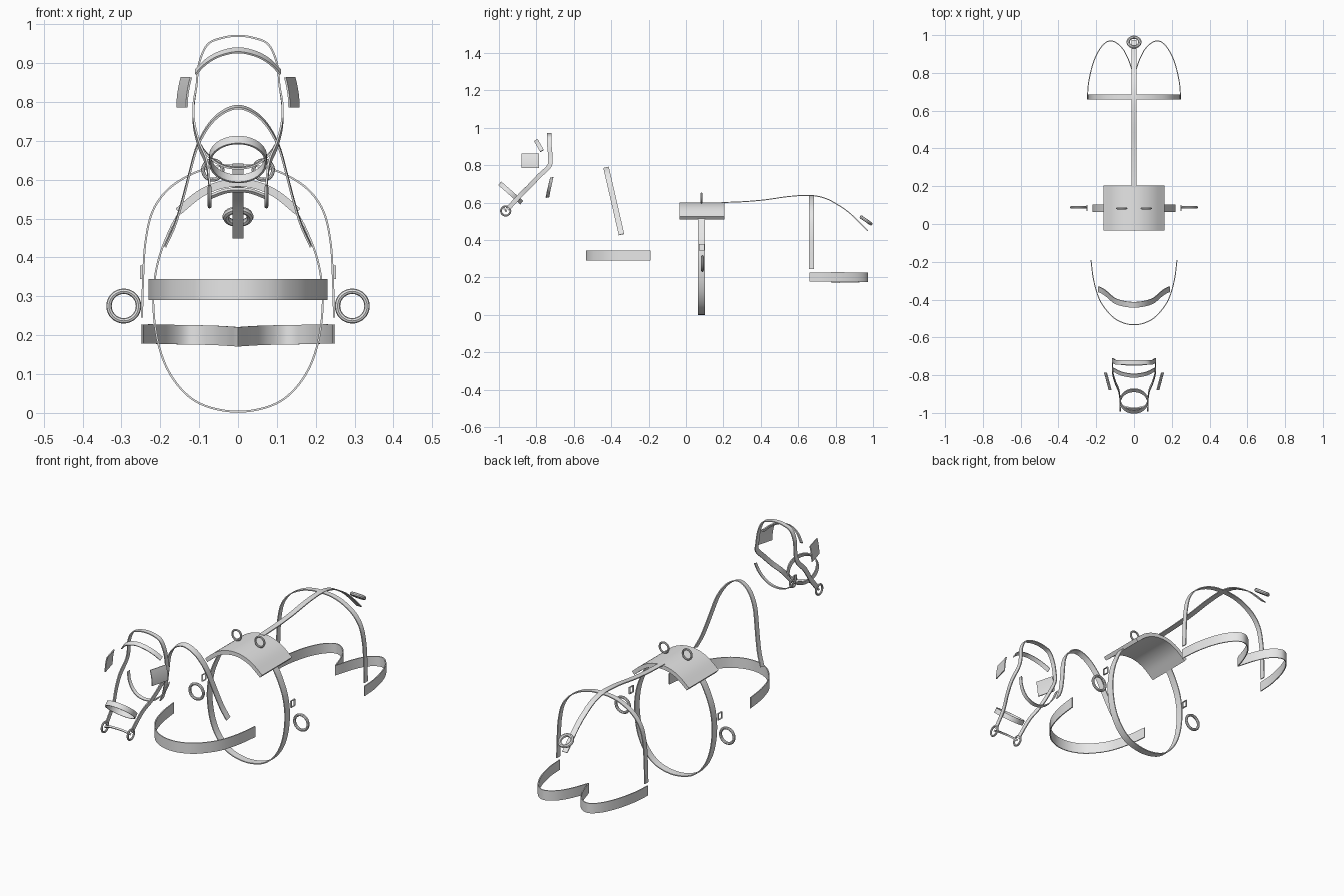
import bpy, bmesh, math
from mathutils import Vector, Matrix

if "Cube" in bpy.data.objects:
    bpy.data.objects.remove(bpy.data.objects["Cube"])

leather = bpy.data.materials.new("pale_grey")
leather.diffuse_color = (0.8, 0.8, 0.8, 1)
leather.use_nodes = True
leather.node_tree.nodes["Principled BSDF"].inputs["Base Color"].default_value = leather.diffuse_color


def finish(name, bm):
    bmesh.ops.recalc_face_normals(bm, faces=bm.faces)
    me = bpy.data.meshes.new(name)
    bm.to_mesh(me)
    bm.free()
    me.materials.append(leather)
    ob = bpy.data.objects.new(name, me)
    bpy.context.collection.objects.link(ob)
    bpy.ops.object.select_all(action='DESELECT')
    ob.select_set(True)
    bpy.context.view_layer.objects.active = ob
    bpy.ops.object.shade_smooth_by_angle(angle=math.radians(35))
    return ob


def flip(p):
    return Vector((-p.x, p.y, p.z))


def curve(points, steps=6, start=None, end=None):
    """Smooth path through the points."""
    p = [Vector(q) for q in points]
    p = [start or p[0] * 2 - p[1]] + p + [end or p[-1] * 2 - p[-2]]
    out = []
    for a, b, c, d in zip(p, p[1:], p[2:], p[3:]):
        for i in range(steps):
            t = i / steps
            out.append(0.5 * (2 * b + (c - a) * t + (2 * a - 5 * b + 4 * c - d) * t * t
                              + (3 * b - a - 3 * c + d) * t ** 3))
    return out + [p[-2]]


def mirrored(half, cusp=False, closed=False):
    """Half path starting on the centre line, made symmetric about x = 0."""
    v = [Vector(q) for q in half]
    h = curve(half, start=None if cusp else flip(v[1]),
              end=flip(v[-2]) if closed else None)
    other = [flip(q) for q in h[1:]]
    if closed:
        return h + other[:-1][::-1]
    return other[::-1] + h


def strap(name, path, across, width, thick=0.005, closed=False):
    """Flat band swept along a path; across gives the width direction."""
    bm = bmesh.new()
    n = len(path)
    rows = []
    for i, p in enumerate(path):
        a = path[i - 1] if closed or i else p
        b = path[(i + 1) % n] if closed or i < n - 1 else p
        t = (b - a).normalized()
        w = Vector(across(p) if callable(across) else across)
        nrm = t.cross(w).normalized() * thick / 2
        w = w.normalized() * width / 2
        rows.append([bm.verts.new(p + w * s + nrm * k)
                     for s, k in ((-1, -1), (1, -1), (1, 1), (-1, 1))])
    for i in range(n if closed else n - 1):
        r, q = rows[i], rows[(i + 1) % n]
        for j in range(4):
            bm.faces.new((r[j], r[(j + 1) % 4], q[(j + 1) % 4], q[j]))
    if not closed:
        bm.faces.new(rows[0])
        bm.faces.new(rows[-1])
    return finish(name, bm)


def ring(name, centre, normal, radius, tube, seg=32):
    """Round metal ring."""
    bm = bmesh.new()
    m = Matrix.Translation(centre) @ Vector(normal).to_track_quat('Z', 'Y').to_matrix().to_4x4()
    rows = []
    for i in range(seg):
        a = math.tau * i / seg
        row = []
        for j in range(8):
            b = math.tau * j / 8
            r = radius + tube * math.cos(b)
            row.append(bm.verts.new(m @ Vector((r * math.cos(a), r * math.sin(a), tube * math.sin(b)))))
        rows.append(row)
    for i in range(seg):
        r, q = rows[i], rows[(i + 1) % seg]
        for j in range(8):
            bm.faces.new((r[j], r[(j + 1) % 8], q[(j + 1) % 8], q[j]))
    return finish(name, bm)


# Saddle pad and girth, the girth running inside the pad
Y = 0.083
strap("saddle_pad", mirrored([(0, 0.085, 0.592), (0.05, 0.085, 0.585), (0.1, 0.085, 0.562),
                              (0.154, 0.085, 0.518)]), (0, 1, 0), 0.24, 0.02)
strap("girth", mirrored([(0, Y, 0.592), (0.05, Y, 0.585), (0.1, Y, 0.561), (0.145, Y, 0.522),
                         (0.178, Y, 0.465), (0.208, Y, 0.38), (0.218, Y, 0.28), (0.203, Y, 0.17),
                         (0.165, Y, 0.085), (0.1, Y, 0.025), (0, Y, 0.003)], closed=True),
      (0, 1, 0), 0.038, 0.005, True)

# Back strap with tail ring
strap("back_strap", curve([(0, 0.19, 0.601), (0, 0.3, 0.605), (0, 0.42, 0.615), (0, 0.55, 0.633),
                           (0, 0.66, 0.639), (0, 0.74, 0.625), (0, 0.81, 0.59), (0, 0.88, 0.54),
                           (0, 0.972, 0.45)]), (1, 0, 0), 0.028)
ring("tail_ring", (0, 0.963, 0.505), (0, 0.57, 0.82), 0.031, 0.009)

# Hip strap and rear band
H = 0.672
strap("hip_strap", mirrored([(0, H, 0.637), (0.06, H, 0.633), (0.12, H, 0.614), (0.18, H, 0.575),
                             (0.22, H, 0.518), (0.238, H, 0.44), (0.244, H, 0.35),
                             (0.247, H, 0.245)]), (0, 1, 0), 0.027)
strap("rear_band", mirrored([(0, 0.78, 0.196), (0.03, 0.872, 0.198), (0.07, 0.94, 0.2),
                             (0.125, 0.97, 0.201), (0.175, 0.935, 0.202), (0.215, 0.855, 0.203),
                             (0.24, 0.75, 0.203), (0.247, 0.66, 0.203)], cusp=True),
      (0, 0, 1), 0.05)

# Breast band and neck strap
B = 0.317
strap("breast_band", mirrored([(0, -0.533, B), (0.06, -0.522, B), (0.12, -0.485, B),
                               (0.18, -0.405, B), (0.213, -0.3, B), (0.228, -0.19, B)]),
      (0, 0, 1), 0.054)


def neck(x, z):
    return (x, -0.428 + (0.79 - z) * 0.23, z)


strap("neck_strap", mirrored([neck(0, 0.787), neck(0.04, 0.773), neck(0.075, 0.74), neck(0.105, 0.685),
                              neck(0.125, 0.615), neck(0.142, 0.55), neck(0.162, 0.485),
                              neck(0.187, 0.43)]), (0, 0.975, 0.225), 0.03)

# Bridle: crown and cheek strap runs up each side and over the poll


def cheek_across(p):
    k = min(1, max(0, (0.83 - p.z) / 0.07))
    return (0, 1 - 0.3 * k, -0.7 * k)


strap("cheek_strap", mirrored([(0, -0.732, 0.97), (0.04, -0.732, 0.965), (0.078, -0.732, 0.948),
                               (0.1, -0.73, 0.9), (0.107, -0.725, 0.84), (0.114, -0.732, 0.795),
                               (0.113, -0.785, 0.743), (0.1, -0.835, 0.69), (0.08, -0.885, 0.64),
                               (0.071, -0.955, 0.565)]), cheek_across, 0.024)
strap("brow_band", mirrored([(0, -0.802, 0.933), (0.045, -0.797, 0.924), (0.08, -0.786, 0.905),
                             (0.109, -0.77, 0.877)]), (0, 0.86, 0.5), 0.022)
strap("throat_strap", mirrored([(0, -0.741, 0.63), (0.04, -0.739, 0.637), (0.075, -0.735, 0.66),
                                (0.1, -0.727, 0.695), (0.113, -0.718, 0.735)]),
      (0, 0.98, 0.18), 0.018)

# Nose band: tilted closed loop
loop = [Vector((0.072 * math.cos(a), -0.937 + 0.057 * math.sin(a), 0.652 - 0.05 * math.sin(a)))
        for a in [math.tau * i / 40 for i in range(40)]]
strap("nose_band", loop, (0, 0.66, 0.75), 0.025, closed=True)

# Bit bar
strap("bit_bar", mirrored([(0, -0.978, 0.574), (0.035, -0.973, 0.57), (0.072, -0.962, 0.556)]),
      (0, 0.7, 0.7), 0.009, 0.009)

for side, s in (("right", 1), ("left", -1)):
    # Bit, terret and girth rings
    ring("bit_ring_" + side, (s * 0.073, -0.964, 0.556), (1, 0, 0), 0.025, 0.005)
    ring("terret_" + side, (s * 0.065, 0.083, 0.625), (0, 1, 0), 0.025, 0.005)
    ring("girth_ring_" + side, (s * 0.294, 0.088, 0.275), (0, 1, 0), 0.038, 0.007)
    # Square buckle frame
    c = Vector((s * 0.249, 0.084, 0.362))
    frame = [c + Vector((0, a * 0.014, b * 0.016)) for a, b in ((-1, -1), (1, -1), (1, 1), (-1, 1))]
    strap("buckle_" + side, frame, (1, 0, 0), 0.007, 0.004, True)
    # Blinker plate, flared outwards and bowed in height
    path = [Vector((s * (0.144 - 0.011 * t * t), -0.832, 0.786 + 0.077 * t))
            for t in [i / 6 for i in range(7)]]
    strap("blinker_" + side, path, (s * 0.024, 0.09, 0), 0.095)
